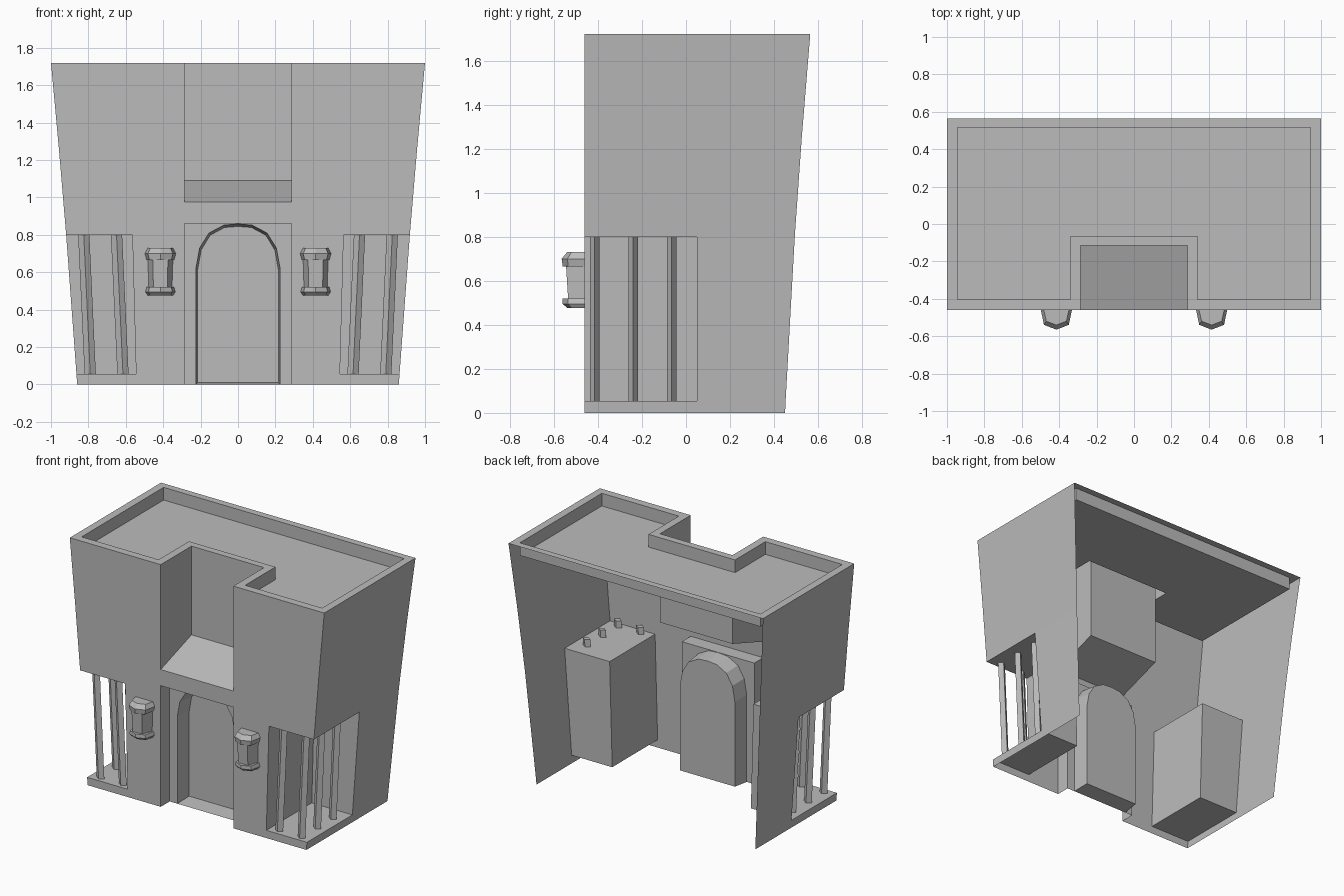
import bpy, bmesh

cube = bpy.data.objects.get("Cube")
if cube:
    bpy.data.objects.remove(cube, do_unlink=True)

stone = bpy.data.materials.new("plain grey")
stone.use_nodes = True
grey = (0.5, 0.5, 0.5, 1)
stone.diffuse_color = grey
stone.node_tree.nodes["Principled BSDF"].inputs["Base Color"].default_value = grey


def build(name, polys):
    """Flat-faced half (+x) from polygons, welded and mirrored across x."""
    bm = bmesh.new()
    for poly in polys:
        bm.faces.new([bm.verts.new(p) for p in poly])
    bmesh.ops.remove_doubles(bm, verts=bm.verts, dist=0.0005)
    mesh = bpy.data.meshes.new(name)
    bm.to_mesh(mesh)
    bm.free()
    mesh.materials.append(stone)
    obj = bpy.data.objects.new(name, mesh)
    bpy.context.collection.objects.link(obj)
    mirror = obj.modifiers.new("Mirror", 'MIRROR')
    mirror.use_axis[0] = True
    mirror.merge_threshold = 0.0005
    return obj


def bridge(a, b, closed=False):
    """Quads between two matching point rows."""
    n = len(a)
    return [(a[i], a[(i + 1) % n], b[(i + 1) % n], b[i])
            for i in range(n if closed else n - 1)]


def loft(rings):
    """Closed prism through rings, ordered bottom to top."""
    polys = [rings[0][::-1], rings[-1]]
    for a, b in zip(rings, rings[1:]):
        polys += bridge(a, b, True)
    return polys


# Outward-flaring outline
def side_x(z):
    return 0.86 + 0.0667 * z + 0.0085 * z * z


def back_y(z):
    return 0.45 + 0.045 * z + 0.0125 * z * z


FRONT, TOP, ROOF = -0.46, 1.72, 1.63
SLAB, LINTEL, ALCOVE_Y = 0.055, 0.8, 0.05
IN_LOW, IN_HIGH = 0.545, 0.565
NOTCH_X, NOTCH_Y, LEDGE_LOW, LEDGE_HIGH = 0.285, -0.115, 0.975, 1.09
DOOR_TOP, PANEL_Y, DOOR_Y = 0.86, -0.36, -0.24

# Front wall with the openings left out
outline = [(NOTCH_X, 0), (side_x(0), 0), (side_x(SLAB), SLAB), (IN_LOW, SLAB),
           (IN_HIGH, LINTEL), (side_x(LINTEL), LINTEL), (side_x(1.25), 1.25),
           (side_x(TOP), TOP), (NOTCH_X, TOP), (NOTCH_X, LEDGE_LOW),
           (0, LEDGE_LOW), (0, DOOR_TOP), (NOTCH_X, DOOR_TOP)]
build("front_wall", [[(x, FRONT, z) for x, z in outline]])

# Side walls, open at the front corner below the lintel
rows = [[(side_x(z), y, z) for y in (FRONT, ALCOVE_Y, back_y(z))]
        for z in (0, SLAB, LINTEL, 1.25, TOP)]
walls = []
for i, (low, high) in enumerate(zip(rows, rows[1:])):
    quads = bridge(low, high)
    walls += quads[1:] if i == 1 else quads
build("side_walls", walls)

# Corner alcoves: inner wall, rear wall, ceiling and floor
a, b = (IN_LOW, FRONT, SLAB), (IN_LOW, ALCOVE_Y, SLAB)
c, d = (side_x(SLAB), ALCOVE_Y, SLAB), (side_x(SLAB), FRONT, SLAB)
e, f = (IN_HIGH, FRONT, LINTEL), (IN_HIGH, ALCOVE_Y, LINTEL)
g, h = (side_x(LINTEL), ALCOVE_Y, LINTEL), (side_x(LINTEL), FRONT, LINTEL)
build("corner_alcoves", [(b, a, e, f), (c, b, f, g), (e, h, g, f), (a, b, c, d)][:2]
      + [(e, f, g, h), (a, d, c, b)])

# Leaning diamond-section bars
bars = []
for x, y in ((0.79, -0.415), (0.79, -0.24), (0.79, -0.065), (0.615, -0.415)):
    rings = [[(cx + 0.03, y, z), (cx, y + 0.022, z), (cx - 0.03, y, z), (cx, y - 0.022, z)]
             for cx, z in ((x, SLAB), (x + 0.037, 0.85))]
    bars += loft(rings)
build("alcove_bars", bars)

# Niche above the door with a sloping ledge
N = NOTCH_X
build("upper_niche", [
    [(N, FRONT, LEDGE_LOW), (N, FRONT, TOP), (N, NOTCH_Y, TOP), (N, NOTCH_Y, LEDGE_HIGH)],
    [(0, NOTCH_Y, LEDGE_HIGH), (N, NOTCH_Y, LEDGE_HIGH), (N, NOTCH_Y, TOP), (0, NOTCH_Y, TOP)],
    [(0, FRONT, LEDGE_LOW), (N, FRONT, LEDGE_LOW), (N, NOTCH_Y, LEDGE_HIGH),
     (0, NOTCH_Y, LEDGE_HIGH)]])

# Doorway recess, arched opening and door
arch = [(0.225, 0), (0.225, 0.62), (0.205, 0.73), (0.155, 0.81), (0.075, 0.852), (0, 0.858)]
outer = [(x, PANEL_Y, z) for x, z in arch]
inner = [(x * 0.96, DOOR_Y, max(z * 0.985, 0.01)) for x, z in arch]
build("doorway_recess", [
    [(N, FRONT, 0), (N, FRONT, DOOR_TOP), (N, PANEL_Y, DOOR_TOP), (N, PANEL_Y, 0)],
    [(0, FRONT, DOOR_TOP), (0, PANEL_Y, DOOR_TOP), (N, PANEL_Y, DOOR_TOP), (N, FRONT, DOOR_TOP)],
    outer[:1] + [(N, PANEL_Y, 0), (N, PANEL_Y, DOOR_TOP), (0, PANEL_Y, DOOR_TOP)]
    + outer[:0:-1]])
build("door_arch", bridge(inner, outer)
      + [[(0, PANEL_Y, 0), outer[0], inner[0], (0, DOOR_Y, 0.01)]])
build("door", [[(0, DOOR_Y, 0.01)] + inner])

# Parapet rim, its inner faces and the sunken roof
rim = [(0, NOTCH_Y), (N, NOTCH_Y), (N, FRONT), (side_x(TOP), FRONT),
       (side_x(TOP), back_y(TOP)), (0, back_y(TOP))]
lip = [(0, -0.065), (0.34, -0.065), (0.34, -0.405), (0.945, -0.405), (0.945, 0.515), (0, 0.515)]
rim_top = [(x, y, TOP) for x, y in rim]
lip_top = [(x, y, TOP) for x, y in lip]
lip_low = [(x, y, ROOF) for x, y in lip]
build("parapet", bridge(rim_top, lip_top) + bridge(lip_top, lip_low))
build("roof", [lip_low])


# Wall lanterns: pointed cap and base around a flat-fronted body
def lantern_ring(w, depth, z, fx=0.8, fy=0.75):
    pts = [(-w, 0), (-w * fx, depth * fy), (0, depth), (w * fx, depth * fy), (w, 0)]
    return [(0.415 + x, FRONT - y, z) for x, y in pts]


build("lantern_caps", loft([lantern_ring(0.073, 0.1, 0.665), lantern_ring(0.083, 0.105, 0.7),
                            lantern_ring(0.067, 0.08, 0.73)]))
build("lantern_bodies", loft([lantern_ring(0.062, 0.075, 0.51, 0.6, 1),
                              lantern_ring(0.067, 0.085, 0.67, 0.6, 1)]))
build("lantern_bases", loft([lantern_ring(0.068, 0.08, 0.477), lantern_ring(0.08, 0.1, 0.495),
                             lantern_ring(0.073, 0.1, 0.52)]))
